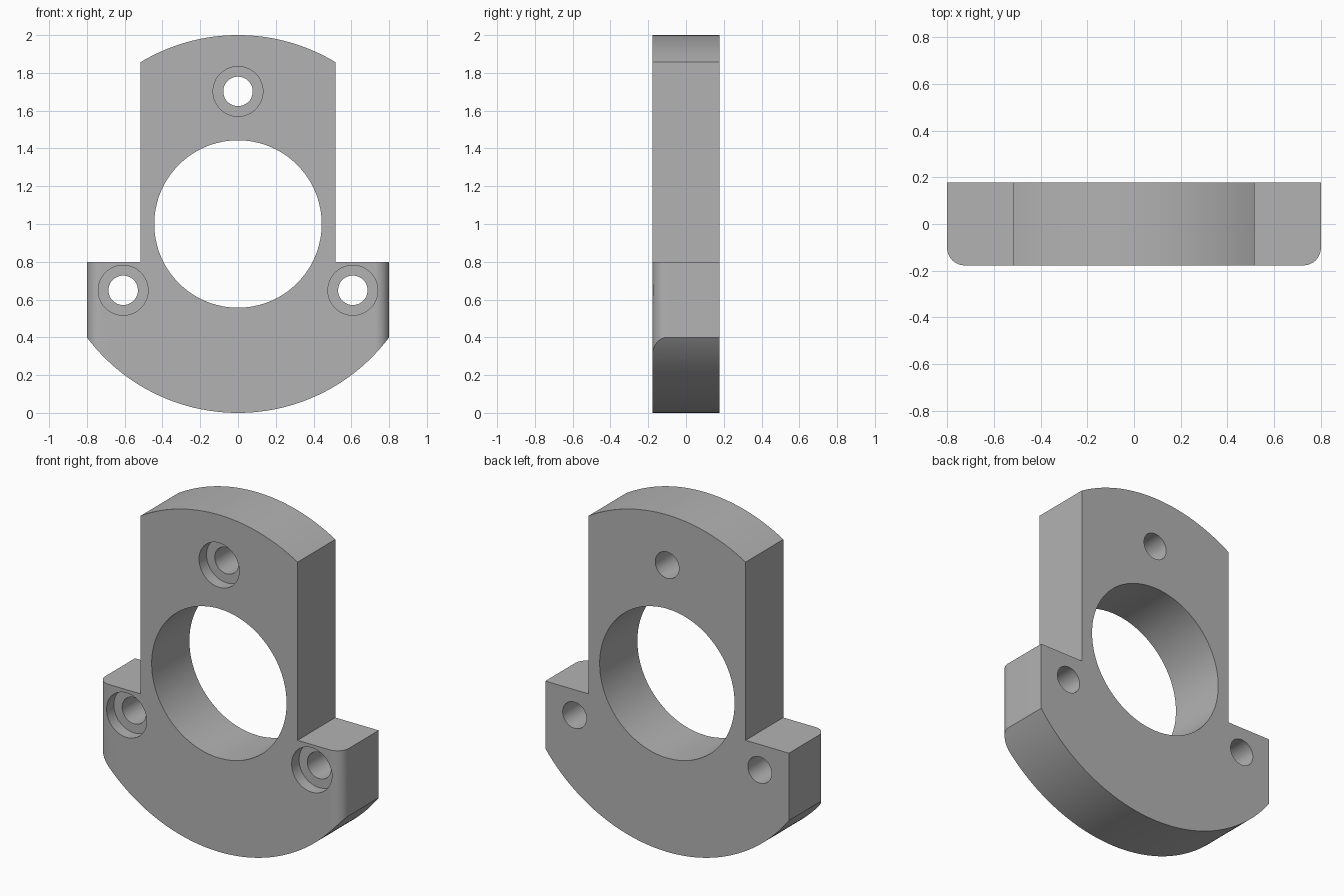
import bpy, bmesh, math
from mathutils import Vector

if "Cube" in bpy.data.objects:
    bpy.data.objects.remove(bpy.data.objects["Cube"], do_unlink=True)

HALF_DEPTH = 0.177
FILLET = 0.075
WING, NECK, SHOULDER = 0.8, 0.515, 0.8

grey = bpy.data.materials.new("plain_grey")
grey.use_nodes = True
colour = (0.45, 0.45, 0.45, 1)
grey.diffuse_color = colour
grey.node_tree.nodes["Principled BSDF"].inputs["Base Color"].default_value = colour


def prism(name, outline, sweep):
    """Extrude a closed outline of 3D points along a vector."""
    bm = bmesh.new()
    face = bm.faces.new([bm.verts.new(p) for p in outline])
    moved = bmesh.ops.extrude_face_region(bm, geom=[face])["geom"]
    bmesh.ops.translate(bm, vec=sweep,
                        verts=[v for v in moved if isinstance(v, bmesh.types.BMVert)])
    bmesh.ops.recalc_face_normals(bm, faces=bm.faces)
    mesh = bpy.data.meshes.new(name)
    bm.to_mesh(mesh)
    bm.free()
    mesh.materials.append(grey)
    obj = bpy.data.objects.new(name, mesh)
    bpy.context.collection.objects.link(obj)
    return obj


def arc(cx, cy, r, start, end, steps):
    return [(cx + r * math.cos(start + (end - start) * i / steps),
             cy + r * math.sin(start + (end - start) * i / steps))
            for i in range(steps + 1)]


def drill(name, x, z, r, y0, y1, sides):
    ring = arc(x, z, r, 0, math.tau, sides)[:-1]
    return prism(name, [(a, y0, b) for a, b in ring], Vector((0, y1 - y0, 0)))


def cut(target, tool, operation):
    mod = target.modifiers.new(tool.name, "BOOLEAN")
    mod.operation, mod.object, mod.solver = operation, tool, "EXACT"
    bpy.context.view_layer.objects.active = target
    bpy.ops.object.modifier_apply(modifier=mod.name)
    bpy.data.objects.remove(tool, do_unlink=True)


# Slab with rounded front side edges, swept upwards
plan = [(WING, HALF_DEPTH), (-WING, HALF_DEPTH)]
plan += arc(-WING + FILLET, -HALF_DEPTH + FILLET, FILLET, math.pi, 1.5 * math.pi, 12)
plan += arc(WING - FILLET, -HALF_DEPTH + FILLET, FILLET, 1.5 * math.pi, math.tau, 12)
plate = prism("mounting_plate", [(x, y, -0.1) for x, y in plan], Vector((0, 0, 2.2)))

# Round-ended silhouette with a narrow neck above the wings
low = math.acos(0.9)
top = math.acos(NECK)
shape = arc(0, 1, 1, math.pi + low, math.tau - low, 96)
shape += [(0.9, SHOULDER), (NECK, SHOULDER)]
shape += arc(0, 1, 1, top, math.pi - top, 48)
shape += [(-NECK, SHOULDER), (-0.9, SHOULDER)]
cut(plate, prism("silhouette", [(x, -0.5, z) for x, z in shape], Vector((0, 1, 0))), "INTERSECT")

# Central bore and three counterbored screw holes
cut(plate, drill("centre_bore", 0, 1, 0.443, -0.5, 0.5, 128), "DIFFERENCE")
for i in range(3):
    a = math.radians(90 + 120 * i)
    x, z = 0.702 * math.cos(a), 1 + 0.702 * math.sin(a)
    cut(plate, drill("screw_hole", x, z, 0.078, -0.5, 0.5, 48), "DIFFERENCE")
    cut(plate, drill("counterbore", x, z, 0.132, -0.5, -HALF_DEPTH + 0.07, 64), "DIFFERENCE")

bpy.ops.object.select_all(action="DESELECT")
plate.select_set(True)
bpy.context.view_layer.objects.active = plate
bpy.ops.object.shade_smooth_by_angle(angle=math.radians(30))
